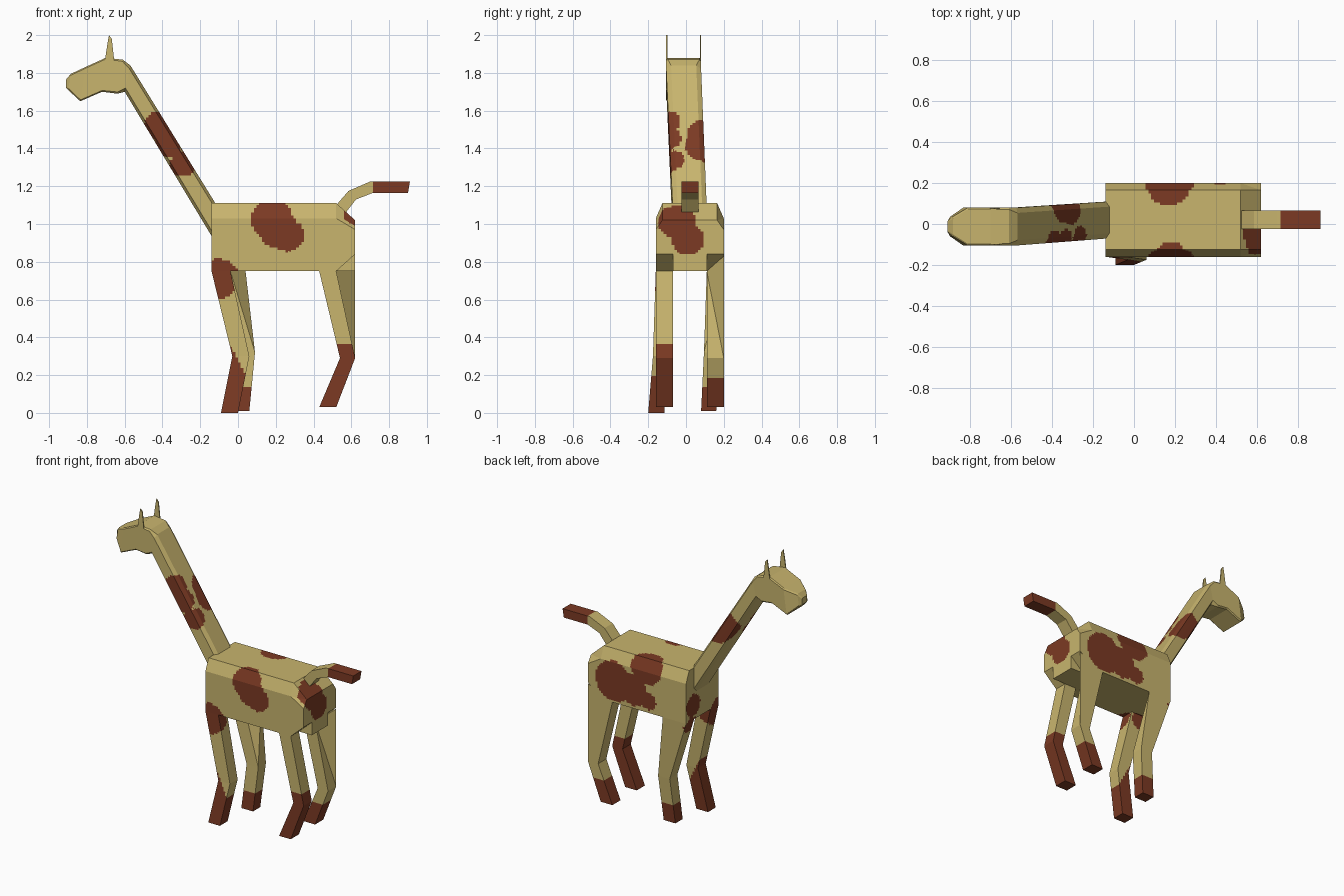
import bpy, bmesh
from mathutils import Vector

if "Cube" in bpy.data.objects:
    bpy.data.objects.remove(bpy.data.objects["Cube"])


def material(name, rgb):
    m = bpy.data.materials.new(name)
    m.diffuse_color = (*rgb, 1)
    m.use_nodes = True
    m.node_tree.nodes["Principled BSDF"].inputs["Base Color"].default_value = m.diffuse_color
    return m


TAN = material("tan hide", (0.58, 0.46, 0.155))
BROWN = material("brown patches", (0.20, 0.042, 0.017))

# Hide patches as balls: (x, y, z, radius)
PATCHES = [
    (.18, -.16, 1.03, .11), (.21, -.16, .98, .105), (.265, -.16, .94, .085),   # near flank
    (.17, .20, 1.06, .12), (.42, .20, .90, .14), (.27, .20, .88, .11), (.15, .20, .83, .06),  # far flank
    (.60, -.05, 1.02, .10), (.62, .01, .92, .085),                             # rump
    (-.10, -.16, .71, .105),                                                  # near shoulder
    (-.16, .12, .85, .08), (-.12, .14, .72, .06),                             # far shoulder
    (-.425, -.09, 1.52, .075), (-.37, -.085, 1.43, .075), (-.29, -.07, 1.32, .07),  # near neck
    (-.31, .085, 1.41, .09), (-.38, .09, 1.46, .09),                          # far neck
]


def patched(c):
    return any((c - Vector(p[:3])).length < p[3] for p in PATCHES)


def loft(name, rings, rule=patched, step=0.014):
    """Join rings of points, cut the faces into a fine grid, colour them by rule."""
    bm = bmesh.new()
    vs = [[bm.verts.new(p) for p in r] for r in rings]
    n = len(vs[0])
    for a, b in zip(vs, vs[1:]):
        for i in range(n):
            bm.faces.new((a[i], a[(i + 1) % n], b[(i + 1) % n], b[i]))
    bm.faces.new(vs[0])
    bm.faces.new(vs[-1])
    bmesh.ops.recalc_face_normals(bm, faces=bm.faces)
    if rule:
        bmesh.ops.triangulate(bm, faces=[f for f in bm.faces if len(f.verts) == 4])
        for axis in range(3):
            lo = min(v.co[axis] for v in bm.verts)
            hi = max(v.co[axis] for v in bm.verts)
            no = Vector((0, 0, 0))
            no[axis] = 1
            t = lo + step
            while t < hi - 0.002:
                bmesh.ops.bisect_plane(bm, geom=bm.verts[:] + bm.edges[:] + bm.faces[:],
                                       dist=1e-5, plane_co=no * t, plane_no=no)
                t += step
        for f in bm.faces:
            f.material_index = int(rule(f.calc_center_median()))
    me = bpy.data.meshes.new(name)
    bm.to_mesh(me)
    bm.free()
    me.materials.append(TAN)
    me.materials.append(BROWN)
    ob = bpy.data.objects.new(name, me)
    bpy.context.collection.objects.link(ob)
    return ob


def plate(name, profile, y0, y1, rule=None):
    """Extrude an (x, z) outline between two y values."""
    return loft(name, [[(x, y, z) for x, z in profile] for y in (y0, y1)], rule)


# Body: chamfered box, with the rump sloping at top and bottom
def body_ring(x, bottom, side, top):
    return [(x, -.16, bottom), (x, -.16, side), (x, -.125, top),
            (x, .165, top), (x, .20, side), (x, .20, bottom)]


loft("body", [body_ring(-.14, .75, 1.03, 1.11), body_ring(.52, .75, 1.03, 1.11),
              body_ring(.62, .84, .97, 1.02)])
plate("rump_underside", [(.52, .75), (.62, .84), (.62, .75)], -.07, .11)


# Neck and head: chamfered rings between a lower and an upper point
def ring(lower, upper, y0, y1, c):
    lo, up = Vector((lower[0], 0, lower[1])), Vector((upper[0], 0, upper[1]))
    shape = [(0, c), (0, 1 - c), (c, 1), (1 - c, 1), (1, 1 - c), (1, c), (1 - c, 0), (c, 0)]
    pts = []
    for f, g in shape:
        p = lo.lerp(up, f)
        p.y = y0 + (y1 - y0) * g
        pts.append(p)
    return pts


loft("neck", [ring((-.13, .92), (-.12, 1.11), -.07, .11, .14),
              ring((-.60, 1.70), (-.57, 1.84), -.105, .08, .14)])
loft("head", [ring((-.60, 1.70), (-.57, 1.84), -.105, .08, .14),
              ring((-.64, 1.69), (-.61, 1.87), -.105, .08, .05),
              ring((-.72, 1.70), (-.70, 1.88), -.105, .08, .04),
              ring((-.835, 1.65), (-.81, 1.83), -.105, .08, .04),
              ring((-.90, 1.71), (-.885, 1.795), -.06, .035, .1),
              ring((-.91, 1.72), (-.91, 1.765), -.04, .015, .1)], None)

# Ears: thin upright blades on the sides of the head
for side, y in (("near", -.105), ("far", .073)):
    plate(side + "_ear", [(-.705, 1.86), (-.655, 1.86), (-.668, 1.98), (-.683, 2.0), (-.692, 1.95)],
          y, y + .007)

# Tail: bent square bar with a brown end
tail = [((.52, 1.10), (.57, 1.06)), ((.585, 1.175), (.625, 1.13)),
        ((.70, 1.225), (.715, 1.165)), ((.91, 1.225), (.90, 1.165))]
loft("tail", [[(a[0], -.025, a[1]), (a[0], .065, a[1]), (b[0], .065, b[1]), (b[0], -.025, b[1])]
              for a, b in tail], lambda c: c.x > .715)


# Legs: each row is x0, x1, y0, y1, z; flare pushes out the outer back corner at the hip
def leg(name, rows, sock, flare=0, lift=0):
    rings = [[(x0, y0, z), (x1, y0, z), (x1, y1, z), (x0, y1, z)] for x0, x1, y0, y1, z in rows]
    x, y, z = rings[0][2]
    rings[0][2] = (x + flare, y, z + lift)
    loft(name, rings, lambda c: sock(c) or patched(c))


leg("near_front_leg", [(-.14, -.04, -.16, -.07, .75), (-.03, .06, -.175, -.09, .30),
                       (-.09, .0, -.20, -.115, 0)], lambda c: c.z < .275 - 2 * c.x)
leg("far_front_leg", [(-.14, -.04, .11, .20, .75), (.0, .09, .095, .18, .32),
                      (-.03, .06, .08, .16, .01)], lambda c: c.z < .14, .08)
leg("near_rear_leg", [(.43, .52, -.16, -.07, .75), (.54, .62, -.16, -.07, .29),
                      (.43, .52, -.16, -.07, .03)], lambda c: c.z < .37)
leg("far_rear_leg", [(.43, .52, .11, .20, .75), (.54, .62, .11, .20, .29),
                     (.43, .52, .11, .20, .03)], lambda c: c.z < .18, .10, .08)
